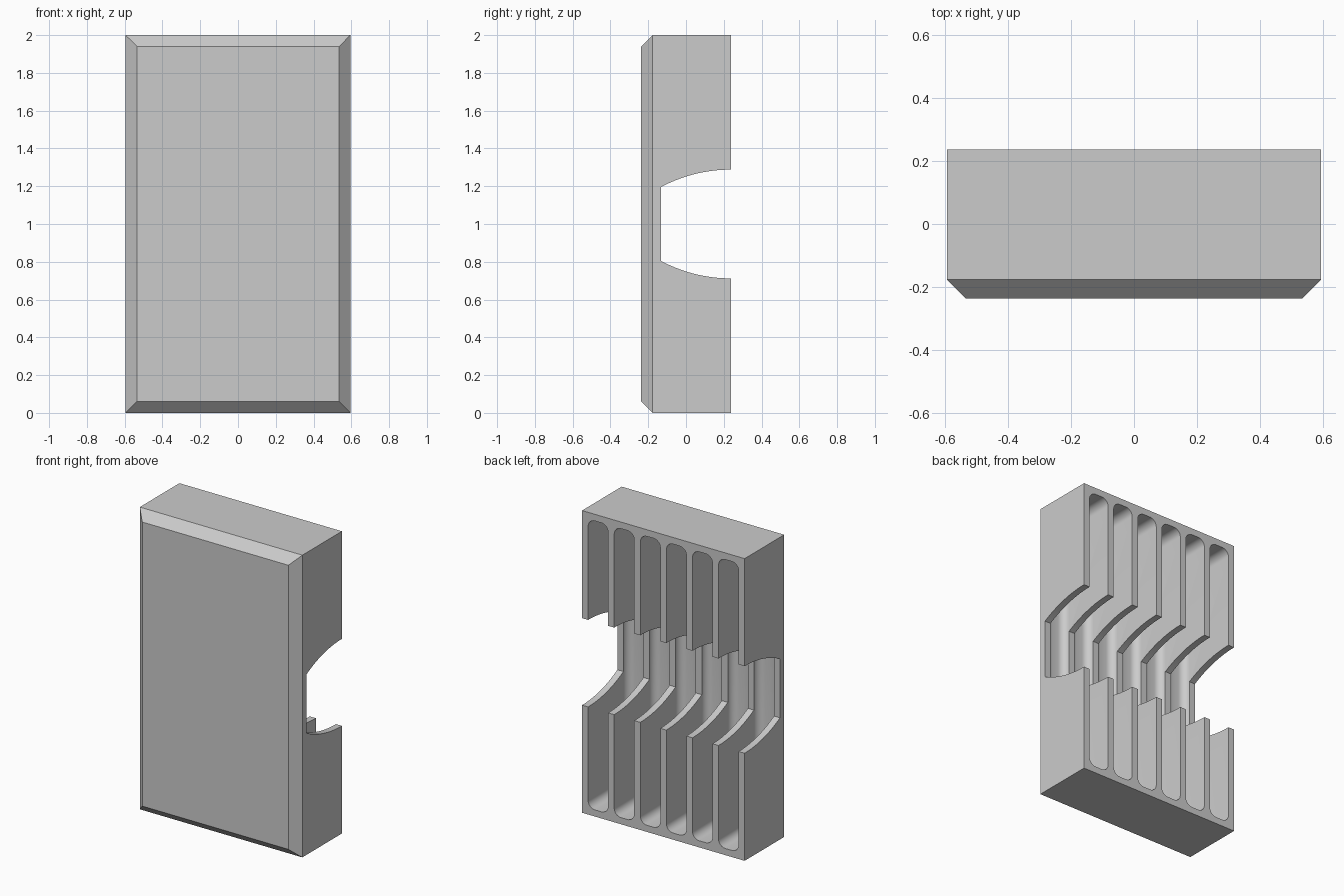
import bpy, bmesh, math

cube = bpy.data.objects.get("Cube")
if cube:
    bpy.data.objects.remove(cube, do_unlink=True)

W, D, H = 1.19, 0.474, 2.0      # overall size
CHAMFER = 0.06                  # front edge chamfer
SLOTS, RIB = 6, 0.044           # slot count, rib and rim thickness
SLOT_W = (W - (SLOTS + 1) * RIB) / SLOTS
FLOOR_Y = -0.178                # slot floor
NOTCH_Y = -0.133                # flat bottom of the finger notch

grey = bpy.data.materials.new("plain grey")
grey.use_nodes = True
colour = (0.6, 0.6, 0.6, 1)
grey.diffuse_color = colour
grey.node_tree.nodes["Principled BSDF"].inputs["Base Color"].default_value = colour


def finish(name, bm):
    bmesh.ops.recalc_face_normals(bm, faces=bm.faces)
    mesh = bpy.data.meshes.new(name)
    bm.to_mesh(mesh)
    bm.free()
    mesh.materials.append(grey)
    obj = bpy.data.objects.new(name, mesh)
    bpy.context.collection.objects.link(obj)
    return obj


def add_box(bm, x, y, z):
    """Box between the given (low, high) pairs."""
    verts = bmesh.ops.create_cube(bm, size=1)["verts"]
    for v in verts:
        v.co = [lo + (hi - lo) * (c + 0.5) for c, (lo, hi) in zip(v.co, (x, y, z))]
    return verts


def bevel(bm, edges, size, segments):
    bmesh.ops.bevel(bm, geom=edges, offset=size, segments=segments, profile=0.5,
                    affect="EDGES", clamp_overlap=True)


# Body: block with a chamfered front
bm = bmesh.new()
add_box(bm, (-W / 2, W / 2), (-D / 2, D / 2), (0, H))
bevel(bm, [e for e in bm.edges if all(v.co.y < 0 for v in e.verts)], CHAMFER, 1)
body = finish("slotted_tray_body", bm)

# Slot cutters: boxes rounded everywhere but at the open back
bm = bmesh.new()
for i in range(SLOTS):
    x = -W / 2 + RIB + i * (SLOT_W + RIB)
    verts = add_box(bm, (x, x + SLOT_W), (FLOOR_Y, D), (RIB, H - RIB))
    edges = {e for v in verts for e in v.link_edges}
    bevel(bm, [e for e in edges if any(v.co.y < 0 for v in e.verts)], 0.05, 8)
slot_cutter = finish("slot_cutter", bm)

# Finger notch cutter: curved sides running in to a flat bottom
half_back, half_deep = 0.288, 0.195
run, sag = D / 2 - NOTCH_Y, half_back - half_deep
radius = (run ** 2 + sag ** 2) / (2 * sag)
steps = 16
arc = [(D, half_back)]
for i in range(steps + 1):
    a = math.asin(run / radius) * i / steps
    arc.append((D / 2 - radius * math.sin(a), half_back - radius * (1 - math.cos(a))))
outline = [(y, 1 + h) for y, h in arc] + [(y, 1 - h) for y, h in reversed(arc)]
bm = bmesh.new()
face = bm.faces.new([bm.verts.new((-1, y, z)) for y, z in outline])
ext = bmesh.ops.extrude_face_region(bm, geom=[face])["geom"]
bmesh.ops.translate(bm, vec=(2, 0, 0),
                    verts=[g for g in ext if isinstance(g, bmesh.types.BMVert)])
notch_cutter = finish("notch_cutter", bm)

# Cut the body, then drop the cutters
for cutter in (slot_cutter, notch_cutter):
    mod = body.modifiers.new(cutter.name, "BOOLEAN")
    mod.operation, mod.solver, mod.object = "DIFFERENCE", "EXACT", cutter
    cutter.hide_render = True
bpy.ops.object.select_all(action="DESELECT")
bpy.context.view_layer.objects.active = body
body.select_set(True)
for name in [m.name for m in body.modifiers]:
    bpy.ops.object.modifier_apply(modifier=name)
for cutter in (slot_cutter, notch_cutter):
    bpy.data.objects.remove(cutter, do_unlink=True)
bpy.ops.object.shade_smooth_by_angle(angle=math.radians(30))
